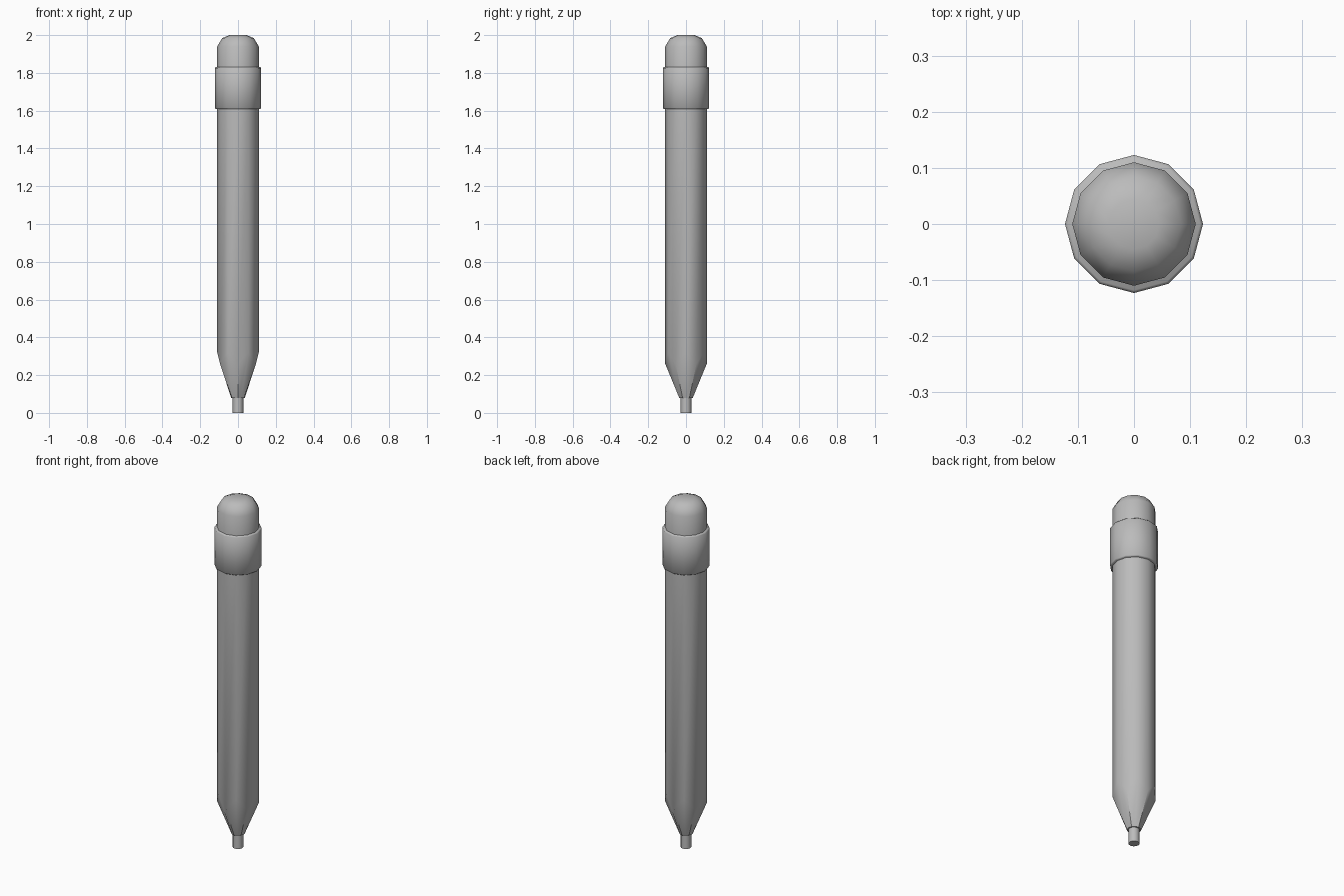
import bpy, bmesh, math

SIDES = 12

cube = bpy.data.objects.get("Cube")
if cube:
    bpy.data.objects.remove(cube)

grey = bpy.data.materials.new("plain grey")
grey.use_nodes = True
grey.diffuse_color = (0.5, 0.5, 0.5, 1)
grey.node_tree.nodes["Principled BSDF"].inputs["Base Color"].default_value = (0.5, 0.5, 0.5, 1)


def lathe(name, profile, angle=40):
    """Twelve-sided part from (radius, z, z of odd corners) rings, listed bottom to top."""
    bm = bmesh.new()
    rings = []
    for r, z, *odd in profile:
        heights = (z, odd[0] if odd else z)
        ring = []
        for i in range(SIDES):
            a = math.tau * i / SIDES
            ring.append(bm.verts.new((r * math.cos(a), r * math.sin(a), heights[i % 2])))
        rings.append(ring)
    for low, high in zip(rings, rings[1:]):
        for i in range(SIDES):
            j = (i + 1) % SIDES
            bm.faces.new((low[i], low[j], high[j], high[i]))
    bm.faces.new(rings[0][::-1])
    bm.faces.new(rings[-1])
    mesh = bpy.data.meshes.new(name)
    bm.to_mesh(mesh)
    bm.free()
    mesh.materials.append(grey)
    obj = bpy.data.objects.new(name, mesh)
    bpy.context.collection.objects.link(obj)
    bpy.ops.object.select_all(action="DESELECT")
    obj.select_set(True)
    bpy.context.view_layer.objects.active = obj
    bpy.ops.object.shade_smooth_by_angle(angle=math.radians(angle))
    return obj


# Lead tip
lathe("lead", [(0.028, 0), (0.028, 0.1)])

# Barrel with a scalloped sharpened end
lathe("barrel", [(0.036, 0.08), (0.11, 0.32, 0.26), (0.11, 1.65)])

# Metal band with softened rims
lathe("band", [(0.118, 1.608), (0.123, 1.613), (0.123, 1.825), (0.118, 1.83)], 50)

# Rounded eraser
lathe("eraser", [(0.11, 1.78), (0.11, 1.94), (0.084, 1.984), (0.045, 2.0)], 70)
